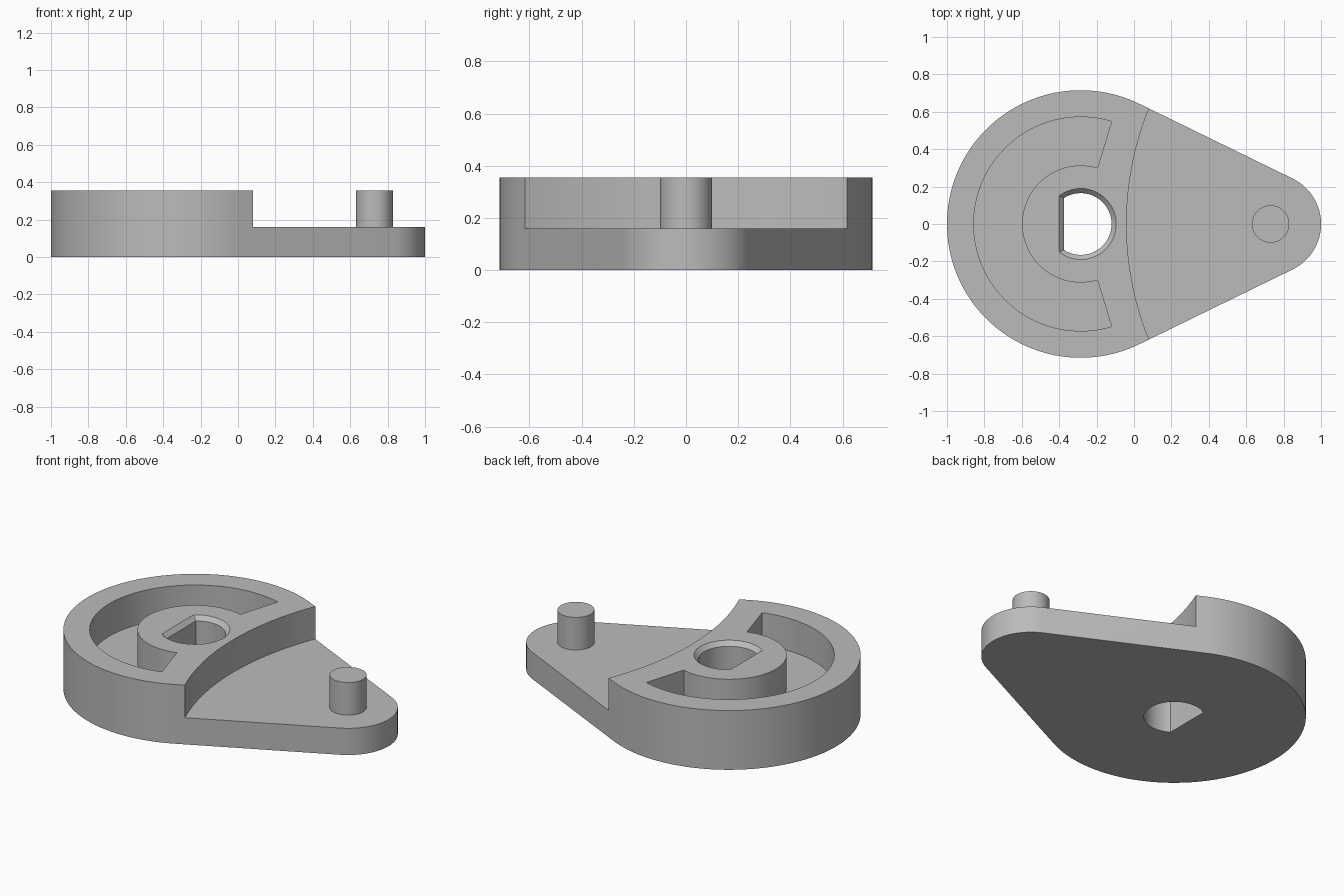
import bpy
import bmesh
from math import acos, asin, cos, pi, radians, sin

if "Cube" in bpy.data.objects:
    bpy.data.objects.remove(bpy.data.objects["Cube"])

HUB_X, HUB_R = -0.285, 0.715
PIN_X, PIN_R, TIP_R = 0.73, 0.10, 0.27
TOP, STEP = 0.355, 0.16
CHAMFER = 0.025

grey = bpy.data.materials.new("plain grey")
grey.use_nodes = True
colour = (0.5, 0.5, 0.5, 1)
grey.diffuse_color = colour
grey.node_tree.nodes["Principled BSDF"].inputs["Base Color"].default_value = colour


def arc(cx, radius, start, end, steps):
    """Points on an arc centred on the x axis, angles in radians."""
    angles = [start + (end - start) * i / steps for i in range(steps + 1)]
    return [(cx + radius * cos(a), radius * sin(a)) for a in angles]


def loft(name, sections):
    """Closed solid through (outline, height) sections of equal point count."""
    bm = bmesh.new()
    rings = [[bm.verts.new((x, y, z)) for x, y in outline] for outline, z in sections]
    for low, high in zip(rings, rings[1:]):
        for i in range(len(low)):
            j = (i + 1) % len(low)
            bm.faces.new((low[i], low[j], high[j], high[i]))
    bm.faces.new(rings[0][::-1])
    bm.faces.new(rings[-1])
    bmesh.ops.recalc_face_normals(bm, faces=bm.faces)
    mesh = bpy.data.meshes.new(name)
    bm.to_mesh(mesh)
    bm.free()
    mesh.materials.append(grey)
    obj = bpy.data.objects.new(name, mesh)
    bpy.context.collection.objects.link(obj)
    return obj


def prism(name, outline, bottom, top):
    return loft(name, [(outline, bottom), (outline, top)])


def combine(target, tool, operation):
    """Apply a boolean and discard the tool solid."""
    tool.hide_render = True
    bpy.context.view_layer.objects.active = target
    mod = target.modifiers.new(tool.name, "BOOLEAN")
    mod.operation, mod.solver, mod.object = operation, "EXACT", tool
    bpy.ops.object.modifier_apply(modifier=mod.name)
    bpy.data.objects.remove(tool)


def d_outline(grow):
    """Round bore with one flat on its -x side, offset outwards by grow."""
    radius = 0.165 + grow
    reach = pi - acos((0.09 + grow) / radius)
    return arc(HUB_X, radius, -reach, reach, 64)


# Teardrop body: large hub and small tip joined by tangent lines
tangent = acos((HUB_R - TIP_R) / (PIN_X - HUB_X))
teardrop = (arc(PIN_X, TIP_R, -tangent, tangent, 40)
            + arc(HUB_X, HUB_R, tangent, 2 * pi - tangent, 110))
body = prism("cam_lever", teardrop, 0, TOP)

# Lowered arm, bounded by a shallow curved step
step_r = 1.647
half = asin(0.7 / step_r)
step_outline = arc(step_r - 0.04, step_r, pi - half, pi + half, 48) + [(1.2, -0.7), (1.2, 0.7)]
combine(body, prism("arm_cutter", step_outline, STEP, TOP + 0.2), "DIFFERENCE")

# C-shaped pocket around the boss
end = radians(73.3)
pocket = (arc(HUB_X, 0.572, end, 2 * pi - end, 96)
          + arc(HUB_X, 0.313, 2 * pi - end, end, 96))
combine(body, prism("pocket_cutter", pocket, STEP, TOP + 0.2), "DIFFERENCE")

# D-shaped through bore with a chamfered top edge
bore = loft("bore_cutter", [(d_outline(0), -0.1), (d_outline(0), TOP - CHAMFER),
                            (d_outline(2 * CHAMFER), TOP + CHAMFER)])
combine(body, bore, "DIFFERENCE")

# Crank pin standing on the arm
pin = prism("crank_pin", arc(PIN_X, PIN_R, 0, 2 * pi * 63 / 64, 63), 0.08, TOP)
combine(body, pin, "UNION")

# Smooth curved walls, crisp edges
bpy.ops.object.select_all(action="DESELECT")
body.select_set(True)
bpy.context.view_layer.objects.active = body
bpy.ops.object.shade_smooth_by_angle(angle=radians(25))
